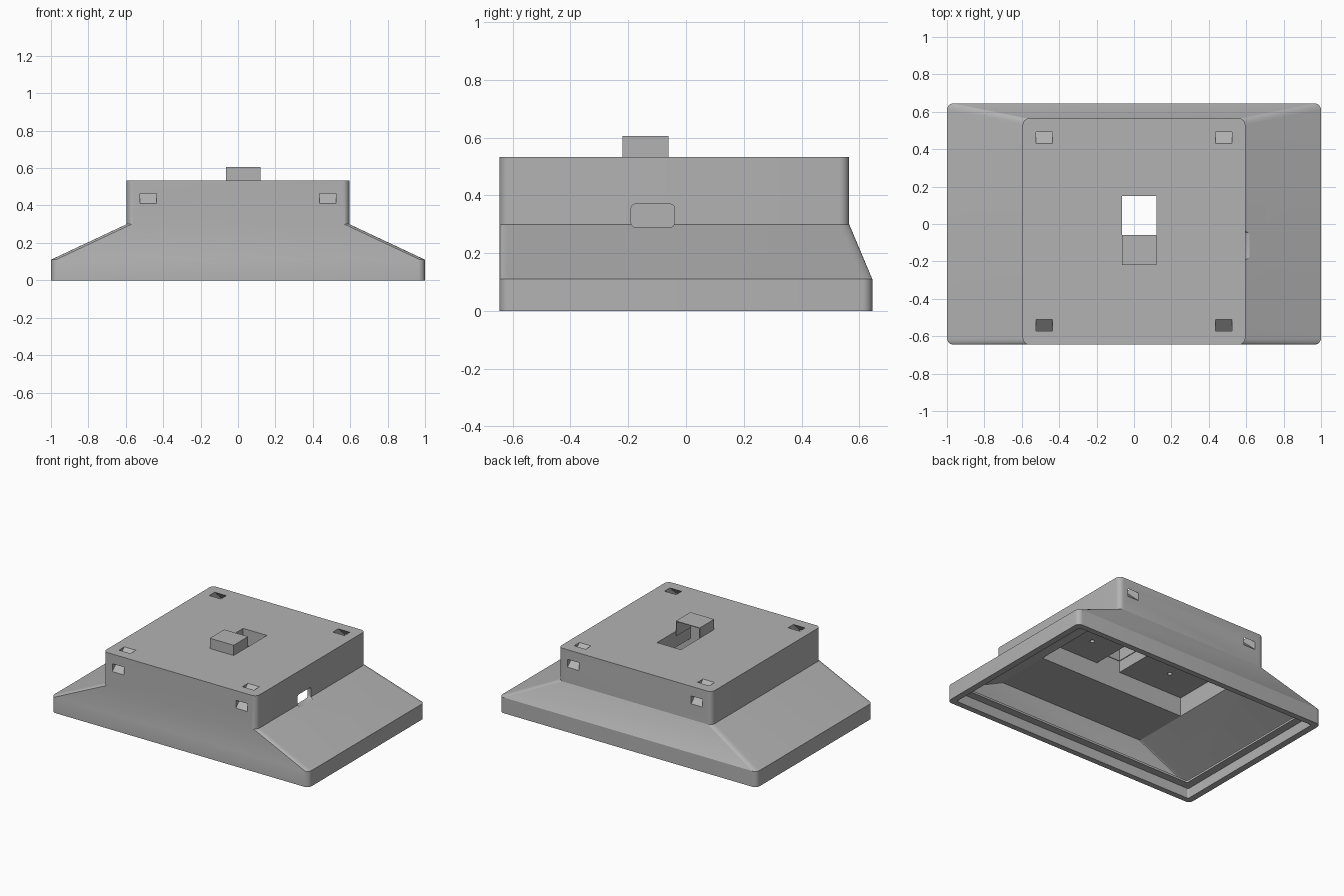
import bpy, bmesh, math
from mathutils import Vector

if "Cube" in bpy.data.objects:
    bpy.data.objects.remove(bpy.data.objects["Cube"])

grey = bpy.data.materials.new("matte_grey")
grey.use_nodes = True
grey.diffuse_color = (0.45, 0.45, 0.45, 1)
grey.node_tree.nodes["Principled BSDF"].inputs["Base Color"].default_value = grey.diffuse_color


def finish(name, bm):
    bmesh.ops.recalc_face_normals(bm, faces=bm.faces)
    mesh = bpy.data.meshes.new(name)
    bm.to_mesh(mesh)
    bm.free()
    mesh.materials.append(grey)
    ob = bpy.data.objects.new(name, mesh)
    bpy.context.collection.objects.link(ob)
    return ob


def rounded_ring(z, hx, y0, y1, r, steps=6):
    """Rounded rectangle outline, symmetric in x."""
    pts = []
    corners = [(hx - r, y1 - r), (r - hx, y1 - r), (r - hx, y0 + r), (hx - r, y0 + r)]
    for q, (cx, cy) in enumerate(corners):
        for i in range(steps + 1):
            a = math.pi / 2 * (q + i / steps)
            pts.append(Vector((cx + r * math.cos(a), cy + r * math.sin(a), z)))
    return pts


def loft(name, rings):
    """Skin a stack of matching outlines and cap both ends."""
    bm = bmesh.new()
    rows = [[bm.verts.new(p) for p in ring] for ring in rings]
    n = len(rows[0])
    for a, b in zip(rows, rows[1:]):
        for i in range(n):
            j = (i + 1) % n
            bm.faces.new((a[i], a[j], b[j], b[i]))
    bm.faces.new(rows[0])
    bm.faces.new(rows[-1])
    return finish(name, bm)


def box(name, x0, x1, y0, y1, z0, z1):
    pts = [(x0, y0), (x1, y0), (x1, y1), (x0, y1)]
    return loft(name, [[Vector((x, y, z)) for x, y in pts] for z in (z0, z1)])


def prism_x(name, x0, x1, profile):
    """Extrude a (y, z) profile along x."""
    return loft(name, [[Vector((x, y, z)) for y, z in profile] for x in (x0, x1)])


def carve(ob, cutters):
    """Subtract each cutter, bake the result and drop the cutters."""
    for c in cutters:
        c.hide_render = True
        mod = ob.modifiers.new(c.name, "BOOLEAN")
        mod.operation = "DIFFERENCE"
        mod.solver = "EXACT"
        mod.object = c
    dg = bpy.context.evaluated_depsgraph_get()
    baked = bpy.data.meshes.new_from_object(ob.evaluated_get(dg))
    ob.modifiers.clear()
    ob.data = baked
    for c in cutters:
        bpy.data.objects.remove(c)


def smooth(ob):
    bpy.ops.object.select_all(action="DESELECT")
    ob.select_set(True)
    bpy.context.view_layer.objects.active = ob
    bpy.ops.object.shade_smooth_by_angle(angle=math.radians(20))


# Outer housing: low skirt, sloped shoulders, raised block
R = 0.035
housing = loft("housing", [
    rounded_ring(0, 1, -0.645, 0.645, R),
    rounded_ring(0.11, 1, -0.645, 0.645, R),
    rounded_ring(0.3, 0.595, -0.645, 0.565, R),
    rounded_ring(0.533, 0.595, -0.645, 0.565, R)])

# Hollow inside: cover recess, thin ledge, sloped cavity
cutters = [loft("cavity", [
    rounded_ring(-0.1, 0.955, -0.605, 0.605, 0.01),
    rounded_ring(0.07, 0.955, -0.605, 0.605, 0.01),
    rounded_ring(0.07, 0.9, -0.55, 0.55, 0.01),
    rounded_ring(0.085, 0.9, -0.55, 0.55, 0.01),
    rounded_ring(0.085, 0.96, -0.62, 0.61, 0.01),
    rounded_ring(0.105, 0.96, -0.62, 0.61, 0.01),
    rounded_ring(0.288, 0.57, -0.62, 0.54, 0.01)])]

# Upper pocket and cable shaft
cutters.append(box("pocket", -0.57, 0.57, -0.22, 0.42, 0.25, 0.42))
cutters.append(box("shaft", -0.065, 0.12, -0.22, 0.15, 0.35, 0.7))

# Rounded window in the left wall
window = []
for cy, cz, q in [(-0.055, 0.355, 0), (-0.175, 0.355, 1), (-0.175, 0.305, 2), (-0.055, 0.305, 3)]:
    for i in range(5):
        a = math.pi / 2 * (q + i / 4)
        window.append((cy + 0.015 * math.cos(a), cz + 0.015 * math.sin(a)))
cutters.append(prism_x("window", 0.5, 0.7, window))

# Slanted strap slots from the top to the front and back walls
for sx in (-0.48, 0.48):
    for wall, s in ((-0.645, 1), (0.565, -1)):
        profile = [(wall + s * d, z) for d, z in
                   ((-0.05, 0.364), (0.18, 0.576), (0.12, 0.576), (-0.05, 0.419))]
        cutters.append(prism_x("strap_slot", sx - 0.045, sx + 0.045, profile))

# Blind screw holes in the pocket ceiling
for sx in (-0.32, 0.32):
    hole = rounded_ring(0.4, 0.015, -0.045, -0.015, 0.0149)
    cutters.append(loft("screw_hole", [[p + Vector((sx, 0, dz)) for p in hole] for dz in (0, 0.09)]))

carve(housing, cutters)
smooth(housing)

# Thin cable hood over the front of the shaft, open to the back and below
T = 0.005
hood = box("cable_hood", -0.065, 0.12, -0.22, -0.06, 0.5, 0.605)
carve(hood, [box("hood_space", -0.065 + T, 0.12 - T, -0.22 + T, 0, 0.4, 0.605 - T)])
